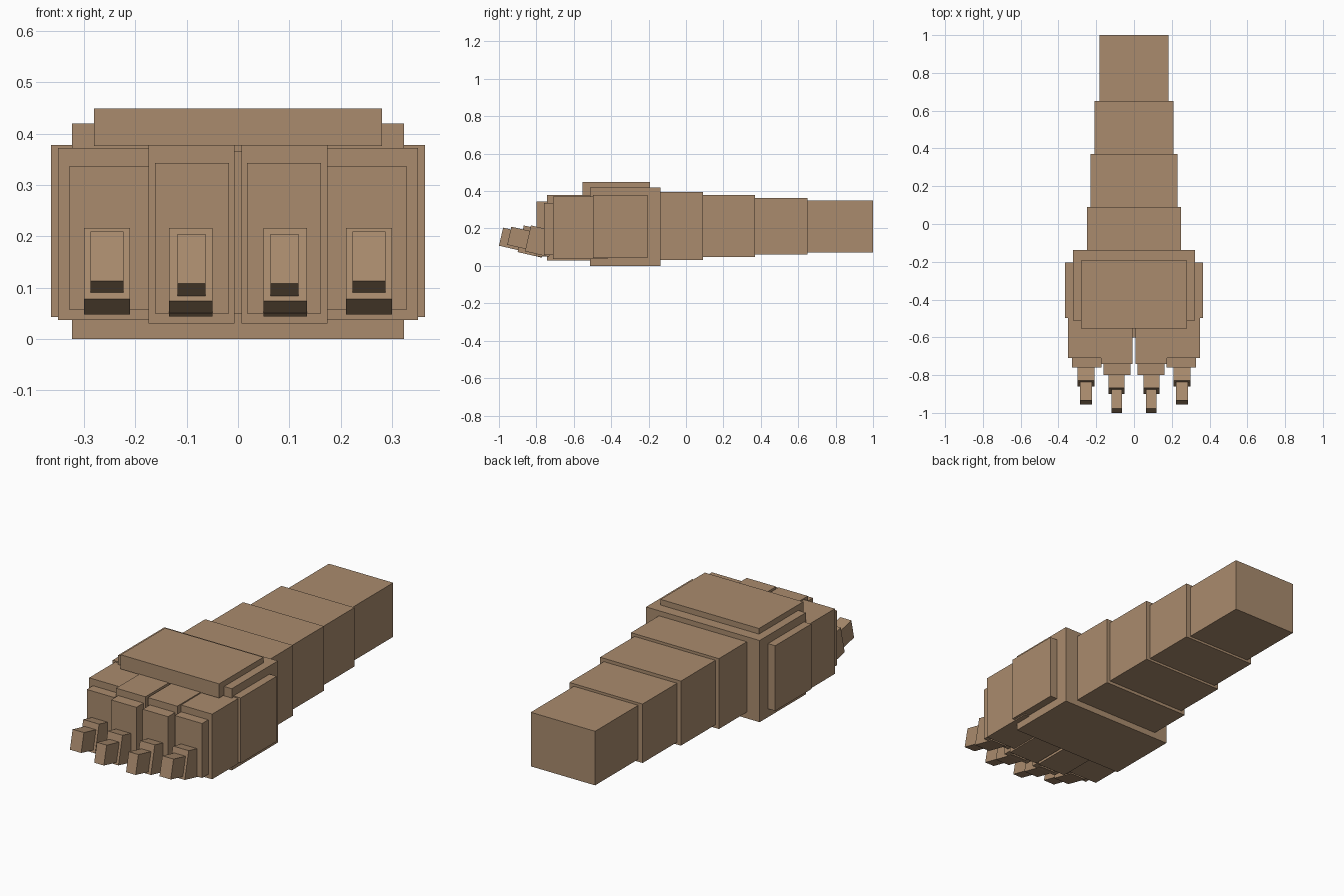
import bpy, bmesh, math
from mathutils import Matrix, Vector

cube = bpy.data.objects.get("Cube")
if cube:
    bpy.data.objects.remove(cube, do_unlink=True)

tan = bpy.data.materials.new("tan")
tan.use_nodes = True
colour = (0.40, 0.26, 0.155, 1)
tan.diffuse_color = colour
tan.node_tree.nodes["Principled BSDF"].inputs["Base Color"].default_value = colour


def box(name, x, y, z, tilt=0.0):
    """Box from (min, max) ranges, tilted about its lower front edge."""
    bm = bmesh.new()
    bmesh.ops.create_cube(bm, size=1)
    size = Vector((x[1] - x[0], y[1] - y[0], z[1] - z[0]))
    for v in bm.verts:
        v.co = Vector((v.co.x * size.x, (v.co.y + 0.5) * size.y, (v.co.z + 0.5) * size.z))
    bm.transform(Matrix.Rotation(-math.radians(tilt), 4, 'X'))
    me = bpy.data.meshes.new(name)
    bm.to_mesh(me)
    bm.free()
    me.materials.append(tan)
    ob = bpy.data.objects.new(name, me)
    ob.location = ((x[0] + x[1]) / 2, y[0], z[0])
    bpy.context.collection.objects.link(ob)
    return ob


def pair(name, x, y, z, tilt=0.0):
    box("left_" + name, x, y, z, tilt)
    box("right_" + name, (-x[1], -x[0]), y, z, tilt)


# Forearm, stepping wider toward the hand
for i, (w, y0, y1, z0, z1) in enumerate([
        (0.183, 0.65, 1.00, 0.072, 0.35),
        (0.208, 0.37, 0.65, 0.06, 0.363),
        (0.23, 0.09, 0.37, 0.048, 0.38),
        (0.25, -0.14, 0.09, 0.032, 0.394)]):
    box(f"forearm_segment_{i + 1}", (-w, w), (y0, y1), (z0, z1))

# Palm, knuckle core and armour-like pads
box("palm", (-0.323, 0.323), (-0.512, -0.137), (0, 0.42))
box("knuckle_core", (-0.29, 0.29), (-0.60, -0.45), (0.05, 0.365))
box("back_of_hand_plate", (-0.28, 0.28), (-0.553, -0.193), (0.376, 0.449))
pair("side_pad", (0.29, 0.364), (-0.498, -0.205), (0.043, 0.378))

# Fingers
pair("inner_finger", (0.007, 0.174), (-0.742, -0.44), (0.03, 0.378))
pair("outer_finger", (0.15, 0.35), (-0.71, -0.42), (0.037, 0.372))
pair("inner_fingertip", (0.018, 0.162), (-0.80, -0.65), (0.05, 0.343))
pair("outer_fingertip", (0.173, 0.328), (-0.76, -0.62), (0.057, 0.337))

# Claws, tilted upward in two steps
pair("inner_claw_base", (0.05, 0.134), (-0.90, -0.767), (0.074, 0.22), 13)
pair("outer_claw_base", (0.21, 0.30), (-0.861, -0.729), (0.078, 0.22), 13)
pair("inner_claw_tip", (0.063, 0.118), (-1.0, -0.86), (0.108, 0.207), 13)
pair("outer_claw_tip", (0.223, 0.287), (-0.956, -0.82), (0.113, 0.212), 13)
